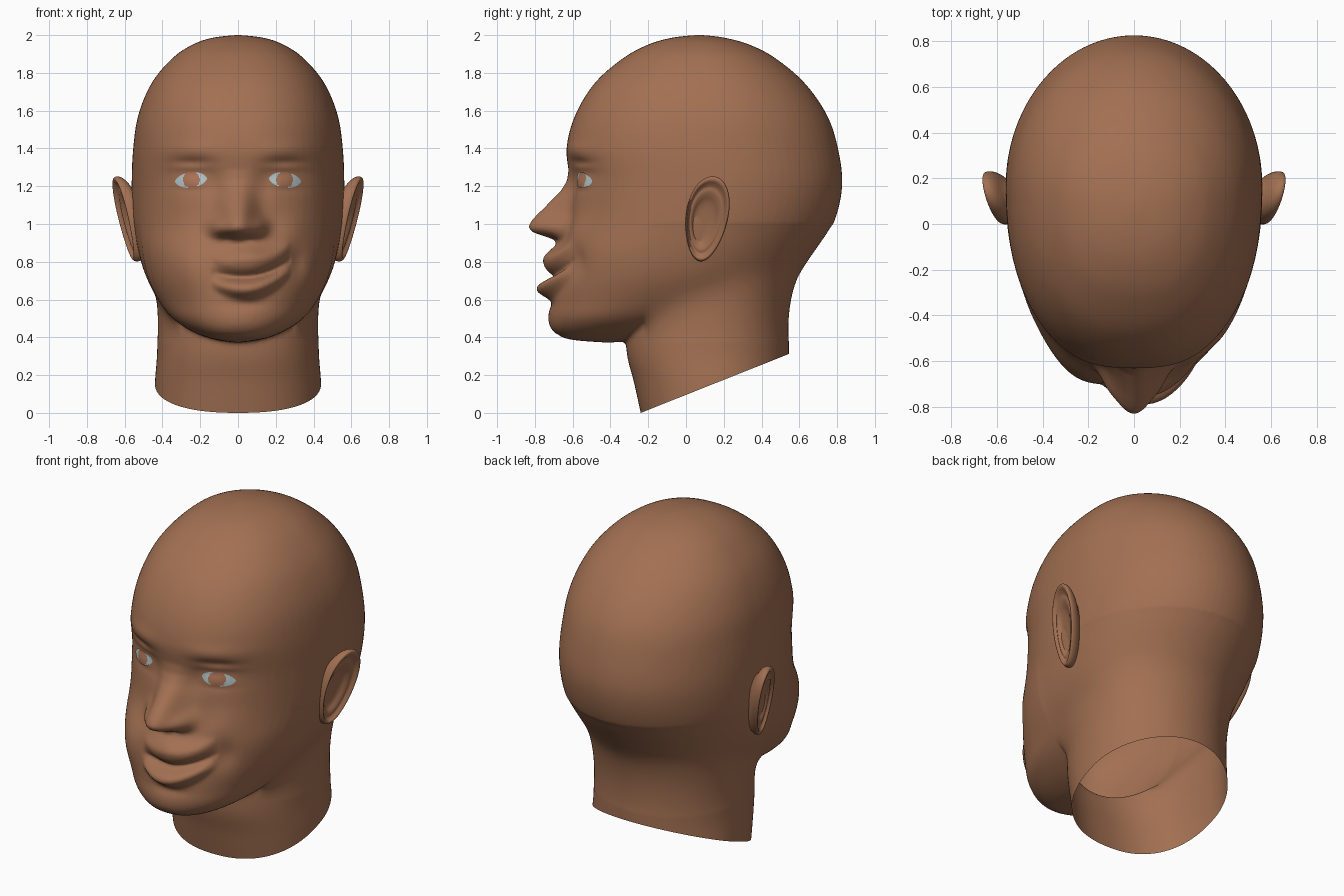
import bpy, bmesh, math
from mathutils import Vector
from mathutils.bvhtree import BVHTree

if "Cube" in bpy.data.objects:
    bpy.data.objects.remove(bpy.data.objects["Cube"])


def material(name, rgb):
    m = bpy.data.materials.new(name)
    m.diffuse_color = (*rgb, 1)
    m.use_nodes = True
    m.node_tree.nodes["Principled BSDF"].inputs["Base Color"].default_value = m.diffuse_color
    return m


SKIN = material("brown skin", (0.365, 0.163, 0.085))
WHITE = material("eye white", (0.47, 0.57, 0.60))
IRIS = material("eye iris", (0.42, 0.18, 0.095))


def finish(bm, name, *mats):
    for f in bm.faces:
        f.smooth = True
    me = bpy.data.meshes.new(name)
    bm.to_mesh(me)
    bm.free()
    ob = bpy.data.objects.new(name, me)
    bpy.context.collection.objects.link(ob)
    for m in mats:
        me.materials.append(m)
    return ob


def loft(name, rings):
    """Closed skin over a list of point rings."""
    bm = bmesh.new()
    rs = [[bm.verts.new(p) for p in r] for r in rings]
    n = len(rs[0])
    for a, b in zip(rs, rs[1:]):
        for i in range(n):
            j = (i + 1) % n
            bm.faces.new((a[i], a[j], b[j], b[i]))
    bm.faces.new(rs[0][::-1])
    bm.faces.new(rs[-1])
    bmesh.ops.recalc_face_normals(bm, faces=bm.faces)
    return finish(bm, name, SKIN)


def spline(rows, k=6):
    """Catmull-Rom through table rows."""
    out = []
    pts = [rows[0]] + rows + [rows[-1]]
    for a, b, c, d in zip(pts, pts[1:], pts[2:], pts[3:]):
        for s in range(k):
            t = s / k
            out.append([0.5 * (2 * q + (r - p) * t + (2 * p - 5 * q + 4 * r - e) * t * t
                               + (3 * q - p - 3 * r + e) * t ** 3)
                        for p, q, r, e in zip(a, b, c, d)])
    return out + [rows[-1]]


def section(z, w, yf, yb, n=72):
    """Egg-shaped level: half width, front y, back y."""
    yc = yf + 0.54 * (yb - yf)
    ring = []
    for i in range(n):
        t = 2 * math.pi * i / n
        c, s = math.cos(t), math.sin(t)
        e = 2 / 2.3 if s < 0 else 1
        depth = yc - yf if s < 0 else yb - yc
        ring.append((math.copysign(abs(c) ** e, c) * w,
                     yc + math.copysign(abs(s) ** e, s) * depth, z))
    return ring


# skull and jaw: z, half width, front y, back y
skull = [(2.0, .02, .04, .10), (1.985, .14, -.08, .21), (1.95, .24, -.2, .335),
         (1.88, .345, -.33, .47), (1.75, .455, -.48, .625), (1.58, .527, -.585, .745),
         (1.40, .555, -.632, .805), (1.2, .563, -.615, .827), (1.0, .555, -.63, .78),
         (.85, .53, -.68, .68), (.72, .492, -.70, .585), (.60, .425, -.715, .40),
         (.50, .345, -.72, .10), (.43, .24, -.695, -.1), (.39, .13, -.62, -.25),
         (.373, .02, -.44, -.38)]
head = loft("head", [section(*r) for r in spline(skull)])

# neck, merged into the head
column = [(-.2, .445, -.195, .545), (0, .443, -.24, .545), (.16, .44, -.275, .545),
          (.33, .428, -.315, .545), (.55, .428, -.31, .55), (.75, .43, -.26, .59),
          (1.0, .36, -.15, .58)]
neck = loft("neck", [section(*r) for r in spline(column)])
neck.hide_render = True
mod = head.modifiers.new("join", 'BOOLEAN')
mod.operation, mod.object, mod.solver = 'UNION', neck, 'EXACT'
mod = head.modifiers.new("even", 'REMESH')
mod.mode, mod.voxel_size = 'VOXEL', 0.0115
mod = head.modifiers.new("blend", 'SMOOTH')
mod.factor, mod.iterations = 0.5, 10
dg = bpy.context.evaluated_depsgraph_get()
joined = bpy.data.meshes.new_from_object(head.evaluated_get(dg))
bm = bmesh.new()
bm.from_mesh(joined)
for ob in (head, neck):
    bpy.data.objects.remove(ob)


def soften(verts, times):
    for _ in range(times):
        bmesh.ops.smooth_vert(bm, verts=verts, factor=0.5, use_axis_x=True,
                              use_axis_y=True, use_axis_z=True)


# soft nape and jaw corners
soften([v for v in bm.verts if v.co.y > -.22 and .38 < v.co.z < 1.0], 170)


def bell(d, s, p=2):
    return math.exp(-abs(d / s) ** p)


def lookup(table, z):
    if z >= table[0][0] or z <= table[-1][0]:
        return 0
    for (z1, h1), (z0, h0) in zip(table, table[1:]):
        if z >= z0:
            t = (z - z0) / (z1 - z0)
            return h0 + (h1 - h0) * t


# soft face forms: x, z, x spread, z spread, forward amount
forms = [(-.27, .76, .15, .16, .045),                     # full cheek
         (.31, .80, .05, .08, -.025), (.29, .96, .10, .09, .02),   # smile crease, raised cheek
         (.04, .85, .11, .05, .04), (.04, .575, .11, .025, -.008),  # above and below lips
         (0, .48, .12, .07, .010)]                        # chin
for s in (-1, 1):
    forms += [(s * .24, 1.255, .12, .075, -.045), (s * .245, 1.235, .085, .05, .03),
              (s * .25, 1.297, .09, .018, .010), (s * .25, 1.33, .10, .016, -.007),
              (s * .25, 1.18, .08, .015, -.005),
              (s * .25, 1.39, .14, .045, .012), (s * .115, .985, .045, .045, .055),
              (s * .14, 1.2, .05, .07, -.01), (s * .055, .925, .025, .014, -.02)]
ridge = [(1.29, 0), (1.23, .015), (1.18, .045), (1.1, .12), (1.04, .175), (1.01, .197),
         (.985, .2), (.96, .183), (.94, .12), (.92, .04), (.89, 0)]


def face_offset(x, z):
    d = sum(a * bell(x - fx, sx) * bell(z - fz, sz) for fx, fz, sx, sz, a in forms)
    # nose
    t = min(1, max(0, (1.2 - z) / .2))
    d += lookup(ridge, z) * bell(x, .075 + .025 * t, 2.5)
    # lopsided mouth
    line = .718 + (x - .03) ** 2 * (1.5 if x > .03 else 1)
    f = max(0, 1 - ((x - .07) / .21) ** 2)
    d += f * (.055 * bell(z - line - .07, .025 + .03 * f, 2.5)
              + .085 * bell(z - line + .06, .02 + .028 * f, 2.5))
    d -= .024 * f ** .4 * bell(z - line, .016)
    return d


bm.normal_update()
face = [v for v in bm.verts if v.co.y < -.33 and v.normal.y < 0 and v.co.z > .42]
moves = [face_offset(v.co.x, v.co.z) for v in face]
for v, d in zip(face, moves):
    v.co.y -= d
soften(face, 1)
soften([v for v in face if abs(v.co.x) < .2 and .85 < v.co.z < 1.15], 3)

# slanted open cut below the neck
bmesh.ops.bisect_plane(bm, geom=bm.verts[:] + bm.edges[:] + bm.faces[:],
                       plane_co=(0, -.24, 0), plane_no=(0, .31, -.78), clear_outer=True)
tree = BVHTree.FromBMesh(bm)
for f in bm.faces:
    f.material_index = 0
finish(bm, "head", SKIN)
bpy.data.meshes.remove(joined)


# eyes: thin almond plates lying on the face
def eye(name, side):
    bm = bmesh.new()
    nu, nv = 32, 10
    grid = []
    for i in range(nu + 1):
        u = -1 + 2 * i / nu
        row = []
        for j in range(nv + 1):
            v = -1 + 2 * j / nv
            x = side * .249 + .084 * u
            z = 1.233 + .041 * v * max(.02, 1 - u * u) ** .6 - .008 * u * side
            hit = tree.ray_cast(Vector((x, -2, z)), Vector((0, 1, 0)))[0]
            y = hit.y if hit else -.56
            row.append(bm.verts.new((x, y - .004 - .003 * (1 - u * u), z)))
        grid.append(row)
    for i in range(nu):
        for j in range(nv):
            f = bm.faces.new((grid[i][j], grid[i + 1][j], grid[i + 1][j + 1], grid[i][j + 1]))
            c = f.calc_center_median()
            f.material_index = int(math.hypot(c.x - side * .247, c.z - 1.235) < .044)
    finish(bm, name, WHITE, IRIS)


# ears: radius, outward offset from bowl to rolled rim and back
rim = [(.05, -.006), (.3, -.006), (.48, .0), (.6, .012), (.7, .018), (.78, .016), (.85, .024),
       (.91, .034), (.97, .033), (1, .018), (.98, -.004), (.9, -.025), (.74, -.05), (.6, -.10)]


def ear(name, side):
    rings = []
    for r, off in spline(rim, 3):
        ring = []
        for i in range(48):
            t = 2 * math.pi * i / 48
            c, s = math.cos(t), math.sin(t)
            inner = (1 - r) * .03      # bowl sits forward and low
            y = .11 - inner + r * (.122 * c * (.92 + .14 * s) + .03 * s)
            z = 1.027 - inner + r * .225 * s
            ring.append((side * (.570 + .25 * (y - .1) + .2 * (z - 1.03) + off), y, z))
        rings.append(ring)
    loft(name, rings)


for tag, side in (("left", -1), ("right", 1)):
    eye(tag + "_eye", side)
    ear(tag + "_ear", side)
